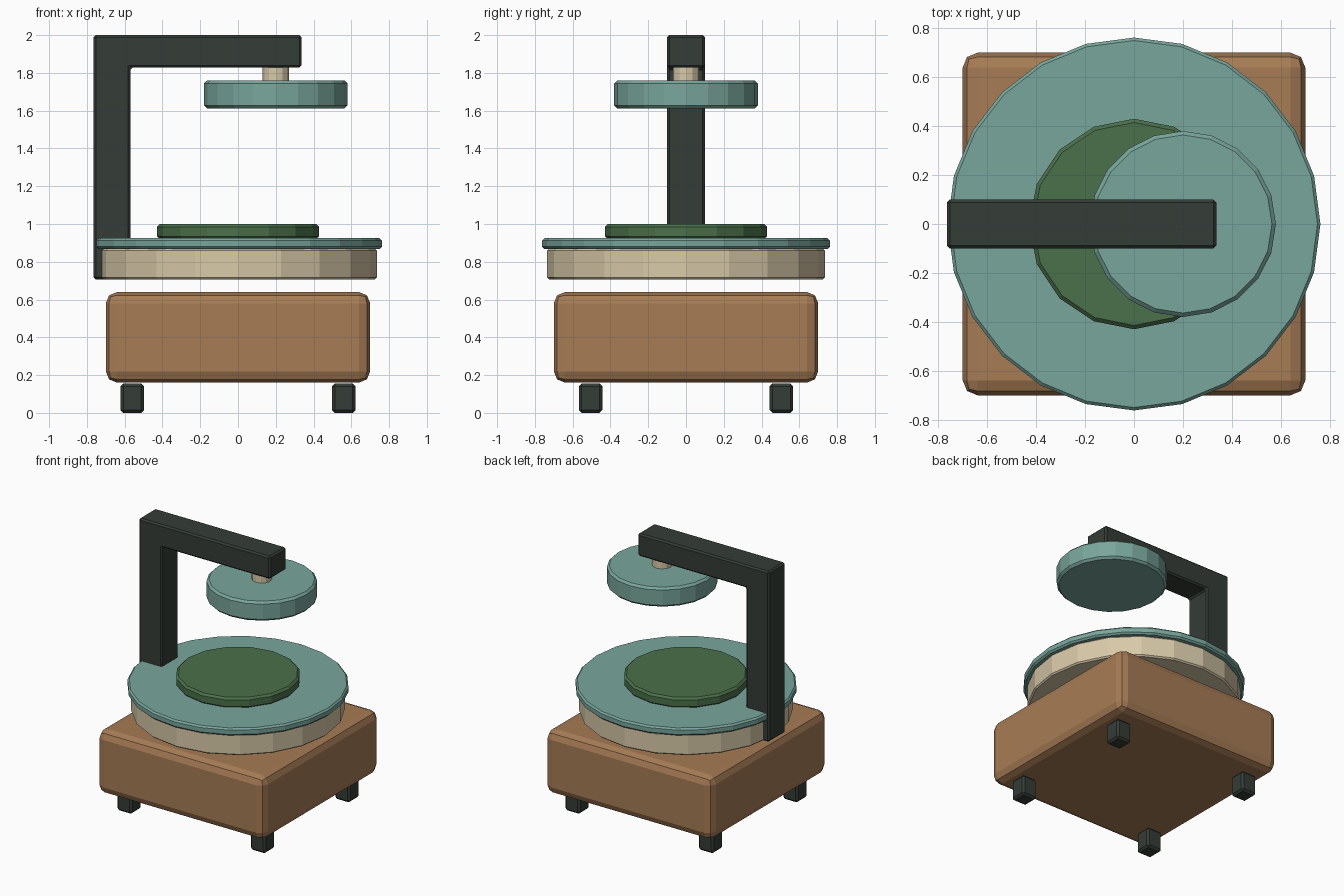
import bpy, bmesh

if "Cube" in bpy.data.objects:
    bpy.data.objects.remove(bpy.data.objects["Cube"])

def material(name, rgb):
    m = bpy.data.materials.new(name)
    m.diffuse_color = (*rgb, 1)
    m.use_nodes = True
    m.node_tree.nodes["Principled BSDF"].inputs["Base Color"].default_value = m.diffuse_color
    return m

WOOD = material("wood", (0.38, 0.20, 0.09))
TEAL = material("teal", (0.19, 0.38, 0.33))
CREAM = material("cream", (0.68, 0.58, 0.39))
GREEN = material("green", (0.07, 0.16, 0.07))
DARK = material("dark", (0.035, 0.045, 0.037))

def finish(name, bm, mat, bevel, segments=1):
    bmesh.ops.recalc_face_normals(bm, faces=bm.faces)
    mesh = bpy.data.meshes.new(name)
    bm.to_mesh(mesh)
    bm.free()
    mesh.materials.append(mat)
    ob = bpy.data.objects.new(name, mesh)
    bpy.context.collection.objects.link(ob)
    mod = ob.modifiers.new("Bevel", 'BEVEL')
    mod.width, mod.segments = bevel, segments
    mod.limit_method = 'ANGLE'
    return ob

def box(name, center, size, mat, bevel, segments=1):
    bm = bmesh.new()
    bmesh.ops.create_cube(bm, size=1)
    bmesh.ops.scale(bm, vec=size, verts=bm.verts)
    bmesh.ops.translate(bm, vec=center, verts=bm.verts)
    return finish(name, bm, mat, bevel, segments)

def disc(name, x, z0, z1, r, sides, mat, bevel):
    bm = bmesh.new()
    bmesh.ops.create_cone(bm, cap_ends=True, segments=sides, radius1=r, radius2=r, depth=z1 - z0)
    bmesh.ops.translate(bm, vec=(x, 0, (z0 + z1) / 2), verts=bm.verts)
    ob = finish(name, bm, mat, bevel)
    ob.modifiers["Bevel"].angle_limit = 0.8  # rims only
    return ob

# Base block on four feet
box("base", (0, 0, 0.40), (1.40, 1.40, 0.48), WOOD, 0.06, 2)
for sx, side in ((-1, "left"), (1, "right")):
    for sy, end in ((-1, "front"), (1, "back")):
        box(f"{end}_{side}_foot", (sx * 0.56, sy * 0.505, 0.078), (0.125, 0.125, 0.156), DARK, 0.015)

# Stacked lower plate
disc("lower_drum", 0, 0.707, 0.87, 0.735, 20, CREAM, 0.01)
disc("plate_rim", 0, 0.868, 0.925, 0.762, 24, TEAL, 0.012)
disc("plate_pad", 0, 0.92, 1.0, 0.43, 16, GREEN, 0.015)

# L-shaped arm: side profile extruded across y
profile = [(-0.765, 0.707), (-0.57, 0.707), (-0.57, 1.828), (0.337, 1.828), (0.337, 2.0), (-0.765, 2.0)]
bm = bmesh.new()
face = bm.faces.new([bm.verts.new((x, -0.1, z)) for x, z in profile])
ext = bmesh.ops.extrude_face_region(bm, geom=[face])
bmesh.ops.translate(bm, vec=(0, 0.2, 0), verts=[v for v in ext["geom"] if isinstance(v, bmesh.types.BMVert)])
finish("arm", bm, DARK, 0.012)

# Hanging press head
disc("spindle", 0.2, 1.75, 1.84, 0.07, 12, CREAM, 0.004)
disc("press_head", 0.2, 1.612, 1.76, 0.38, 20, TEAL, 0.016)
